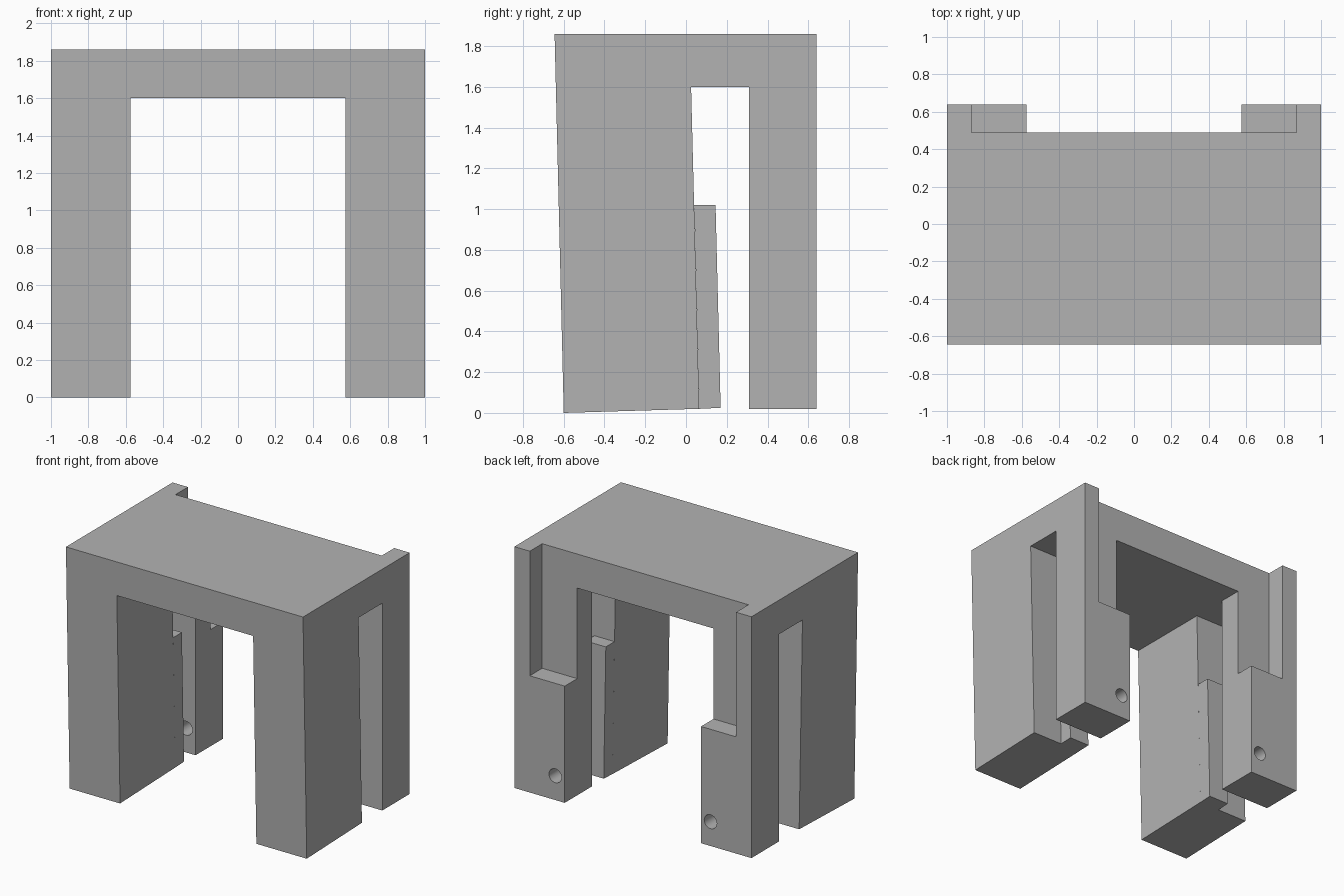
import bpy, bmesh, math
from mathutils import Matrix

cube = bpy.data.objects.get("Cube")
if cube:
    bpy.data.objects.remove(cube, do_unlink=True)

grey = bpy.data.materials.new("plain grey")
grey.use_nodes = True
colour = (0.45, 0.45, 0.45, 1)
grey.diffuse_color = colour
grey.node_tree.nodes["Principled BSDF"].inputs["Base Color"].default_value = colour


def finish(bm, name):
    bmesh.ops.recalc_face_normals(bm, faces=bm.faces[:])
    mesh = bpy.data.meshes.new(name)
    bm.to_mesh(mesh)
    bm.free()
    mesh.materials.append(grey)
    obj = bpy.data.objects.new(name, mesh)
    bpy.context.collection.objects.link(obj)
    return obj


def extrude_side(name, profile, x0, x1):
    """Extrude a (y, z) outline along x."""
    bm = bmesh.new()
    face = bm.faces.new([bm.verts.new((x0, y, z)) for y, z in profile])
    grown = bmesh.ops.extrude_face_region(bm, geom=[face])["geom"]
    verts = [v for v in grown if isinstance(v, bmesh.types.BMVert)]
    bmesh.ops.translate(bm, vec=(x1 - x0, 0, 0), verts=verts)
    return finish(bm, name)


def box(name, x, y, z):
    return extrude_side(name, [(y[0], z[0]), (y[1], z[0]), (y[1], z[1]), (y[0], z[1])], *x)


def cut(target, cutter):
    cutter.hide_render = True
    mod = target.modifiers.new("cut", "BOOLEAN")
    mod.operation = "DIFFERENCE"
    mod.solver = "EXACT"
    mod.object = cutter
    bpy.context.view_layer.objects.active = target
    bpy.ops.object.modifier_apply(modifier=mod.name)
    bpy.data.objects.remove(cutter, do_unlink=True)


# Frame: leaning front legs, upright back legs and top slab
TOP, UNDER = 1.86, 1.6
frame = extrude_side("frame", [
    (-0.6, 0), (0.065, 0.02), (0.025, UNDER), (0.31, UNDER),
    (0.31, 0.02), (0.64, 0.02), (0.64, TOP), (-0.645, TOP)], -1, 1)

# Opening between the legs, and the recess behind the slab
cut(frame, box("opening_cutter", (-0.575, 0.575), (-1, 1), (-1, UNDER)))
cut(frame, box("recess_cutter", (-0.87, 0.87), (0.49, 1), (0.91, 2.2)))

# Holes through the back legs
for side in (-1, 1):
    bm = bmesh.new()
    bmesh.ops.create_cone(
        bm, cap_ends=True, segments=32, radius1=0.053, radius2=0.053, depth=0.6,
        matrix=Matrix.Translation((side * 0.655, 0.48, 0.205)) @ Matrix.Rotation(math.pi / 2, 4, "X"))
    cut(frame, finish(bm, "hole_cutter"))

# Tabs behind the front legs, along their inner sides
tab = [(0.065, 0.02), (0.17, 0.025), (0.145, 1.02), (0.04, 1.02)]
for side, label in ((-1, "right"), (1, "left")):
    extrude_side(label + "_leg_tab", tab, side * 0.575, side * 0.745)

# Round holes look smooth, flat faces stay sharp
bpy.ops.object.select_all(action="DESELECT")
frame.select_set(True)
bpy.context.view_layer.objects.active = frame
bpy.ops.object.shade_smooth_by_angle(angle=math.radians(30))
